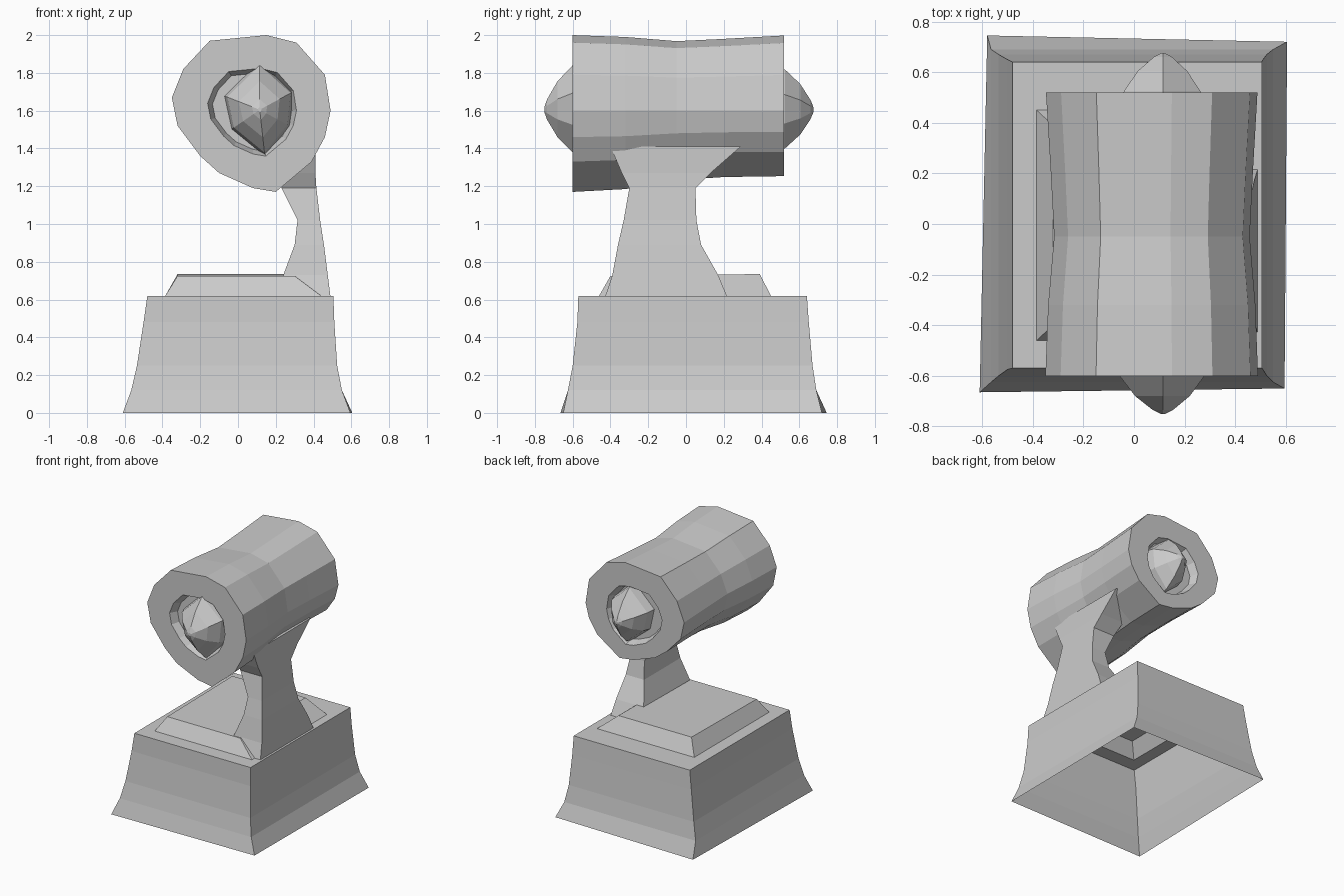
import bpy, bmesh, math


def loft(name, rings, cap_start=True, cap_end=True):
    """Skin a list of equal-length point rings into one flat-shaded object."""
    bm = bmesh.new()
    loops = [[bm.verts.new(p) for p in ring] for ring in rings]
    n = len(rings[0])
    for a, b in zip(loops, loops[1:]):
        for i in range(n):
            j = (i + 1) % n
            bm.faces.new((a[i], a[j], b[j], b[i]))
    if cap_start:
        bm.faces.new(loops[0][::-1])
    if cap_end:
        bm.faces.new(loops[-1])
    bmesh.ops.recalc_face_normals(bm, faces=bm.faces)
    mesh = bpy.data.meshes.new(name)
    bm.to_mesh(mesh)
    bm.free()
    obj = bpy.data.objects.new(name, mesh)
    bpy.context.collection.objects.link(obj)
    return obj


def rect(x0, x1, y0, y1, z):
    return [(x0, y0, z), (x1, y0, z), (x1, y1, z), (x0, y1, z)]


# Hollow flared base: open underneath, rim on top, raised plate in one shell
foot = [(-0.61, -0.665, 0), (0.595, -0.65, 0), (0.605, 0.72, 0), (-0.58, 0.745, 0)]
loft("base", [
    foot,
    rect(-0.565, 0.55, -0.625, 0.69, 0.12),
    rect(-0.535, 0.525, -0.60, 0.67, 0.25),
    rect(-0.50, 0.51, -0.575, 0.65, 0.48),
    rect(-0.48, 0.505, -0.57, 0.64, 0.62),
    rect(-0.385, 0.44, -0.46, 0.45, 0.62),
    [(-0.32, -0.40, 0.725), (0.30, -0.40, 0.725),
     (0.30, 0.39, 0.735), (-0.32, 0.39, 0.735)],
], cap_start=False)

# Support post: wide foot, narrow waist, flaring into the drum
loft("post", [
    rect(0.235, 0.49, -0.43, 0.22, 0.61),
    rect(0.24, 0.475, -0.39, 0.17, 0.73),
    rect(0.30, 0.455, -0.36, 0.08, 0.89),
    rect(0.315, 0.435, -0.33, 0.055, 1.02),
    rect(0.23, 0.415, -0.30, 0.05, 1.19),
    rect(0.21, 0.41, -0.34, 0.13, 1.27),
    rect(0.20, 0.41, -0.40, 0.29, 1.41),
])

# Drum: faceted, slightly waisted, with shallow recesses in both ends
outline = [(-0.35, 1.67), (-0.29, 1.82), (-0.15, 1.97), (0.15, 2.0), (0.31, 1.96),
           (0.46, 1.79), (0.49, 1.60), (0.46, 1.46), (0.39, 1.33), (0.20, 1.17),
           (0.08, 1.19), (-0.10, 1.27), (-0.20, 1.36), (-0.32, 1.52)]
CX, CZ = 0.08, 1.60


def drum_ring(y, s=1.0, lower=1.0):
    return [(CX + (x - CX) * s, y,
             CZ + (z - CZ) * s * (lower if z < CZ else 1.0)) for x, z in outline]


loft("drum", [
    drum_ring(-0.54, 0.50),
    drum_ring(-0.60, 0.56),
    drum_ring(-0.60),
    drum_ring(-0.32, 0.975, 0.99),
    drum_ring(-0.05, 0.92, 0.93),
    drum_ring(0.20, 0.95, 0.86),
    drum_ring(0.52, 0.995, 0.81),
    drum_ring(0.52, 0.56, 0.95),
    drum_ring(0.46, 0.50, 0.95),
])


# Pointed end knobs, one on each face of the drum
def knob(name, face_y, direction, scale):
    shape = [(0.0, 1.12), (0.78, 0.42), (0.70, -0.38),
             (0.12, -1.08), (-0.65, -0.45), (-0.82, 0.32)]
    rings = []
    for offset, r in ((-0.07, 0.23), (0.0, 0.21), (0.08, 0.135), (0.135, 0.05), (0.15, 0.012)):
        rings.append([(0.115 + x * r * scale, face_y + direction * offset,
                       1.605 + z * r * scale) for x, z in shape])
    loft(name, rings)


knob("front_knob", -0.60, -1, 1.0)
knob("back_knob", 0.525, 1, 0.9)
